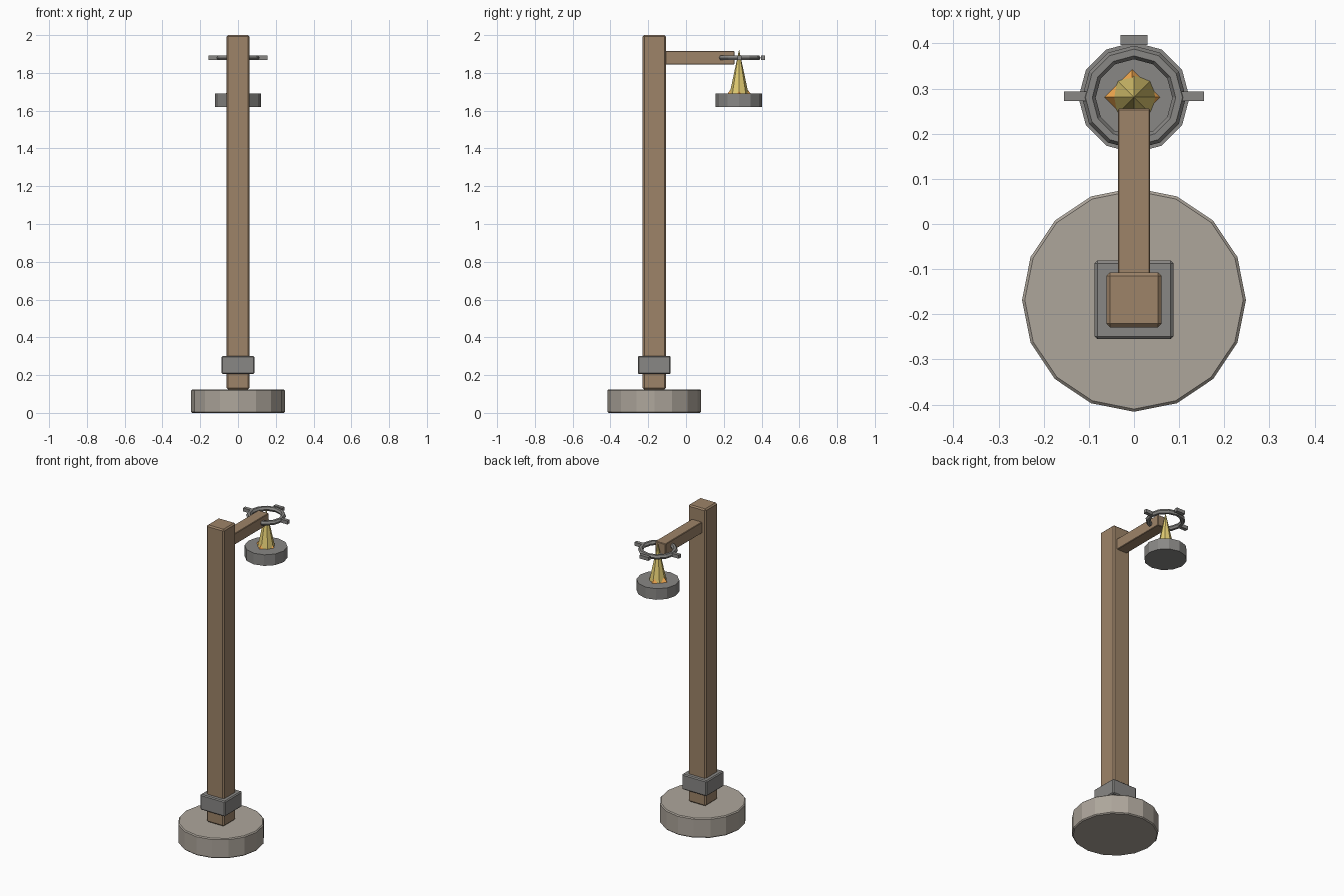
import bpy
from math import pi

if "Cube" in bpy.data.objects:
    bpy.data.objects.remove(bpy.data.objects["Cube"])


def material(name, rgb):
    m = bpy.data.materials.new(name)
    m.diffuse_color = (*rgb, 1)
    m.use_nodes = True
    m.node_tree.nodes["Principled BSDF"].inputs["Base Color"].default_value = m.diffuse_color
    return m


WOOD = material("wood", (0.34, 0.23, 0.14))
STONE = material("stone", (0.42, 0.38, 0.33))
IRON = material("iron", (0.25, 0.245, 0.235))
YELLOW = material("flame_yellow", (0.75, 0.6, 0.17))
ORANGE = material("flame_orange", (0.9, 0.4, 0.08))


def finish(name, mat, bevel=0):
    o = bpy.context.object
    o.name = name
    o.data.materials.append(mat)
    if bevel:
        b = o.modifiers.new("bevel", 'BEVEL')
        b.width = bevel
        b.segments = 1
    return o


def box(name, lo, hi, mat, bevel=0):
    bpy.ops.mesh.primitive_cube_add(size=1, location=[(a + b) / 2 for a, b in zip(lo, hi)])
    bpy.context.object.scale = [b - a for a, b in zip(lo, hi)]
    bpy.ops.object.transform_apply(location=False, rotation=False, scale=True)
    return finish(name, mat, bevel)


def cone(name, sides, r1, r2, x, y, z0, z1, mat, bevel=0):
    bpy.ops.mesh.primitive_cone_add(vertices=sides, radius1=r1, radius2=r2, depth=z1 - z0,
                                    location=(x, y, (z0 + z1) / 2))
    return finish(name, mat, bevel)


POST_Y, FIRE_Y = -0.168, 0.28

# Stone foot, timber post, iron collar and arm
cone("stone_base", 16, 0.248, 0.248, 0, POST_Y, 0, 0.125, STONE, 0.006)
box("post", (-0.061, POST_Y - 0.061, 0.125), (0.061, POST_Y + 0.061, 2.0), WOOD, 0.008)
box("collar", (-0.087, POST_Y - 0.087, 0.205), (0.087, POST_Y + 0.087, 0.302), IRON, 0.006)
box("arm", (-0.036, -0.115, 1.845), (0.036, 0.256, 1.915), WOOD, 0.003)

# Fire pan
cone("fire_pan", 12, 0.123, 0.123, 0, FIRE_Y, 1.62, 1.69, IRON)

# Iron ring with four lugs
bpy.ops.mesh.primitive_torus_add(major_segments=12, minor_segments=6, major_radius=0.1,
                                 minor_radius=0.015, location=(0, FIRE_Y, 1.88),
                                 rotation=(0, 0, pi / 2))
finish("ring", IRON)
for i, (dx, dy) in enumerate([(1, 0), (0, 1), (-1, 0), (0, -1)]):
    x, y = dx * 0.125, FIRE_Y + 0.003 + dy * 0.125
    box(f"lug_{i}", (x - 0.03, y - 0.011, 1.869), (x + 0.03, y + 0.011, 1.891), IRON)

# Flames
cone("outer_flame", 4, 0.062, 0, -0.004, 0.281, 1.689, 1.77, ORANGE)
cone("inner_flame", 8, 0.05, 0, 0, 0.281, 1.689, 1.925, YELLOW)
